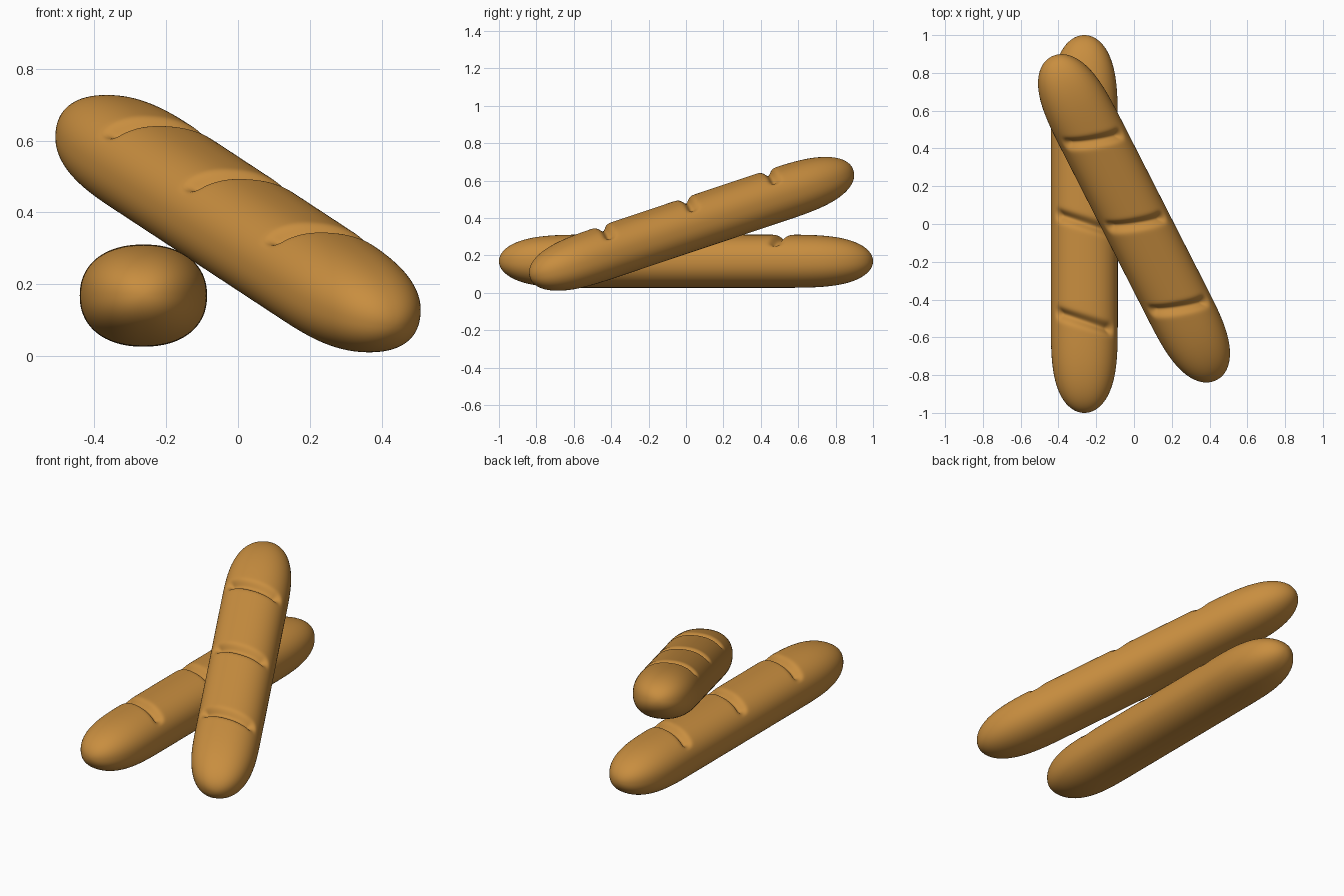
import bpy, bmesh, math
from mathutils import Matrix, Vector

if "Cube" in bpy.data.objects:
    bpy.data.objects.remove(bpy.data.objects["Cube"])

HALF_W, HALF_H = 0.177, 0.142   # cross-section half sizes
SLASHES = (-0.515, 0.005, 0.52)  # slash positions along the loaf
AROUND = 96

crust = bpy.data.materials.new("golden crust")
crust.diffuse_color = (0.58, 0.27, 0.05, 1)
crust.use_nodes = True
crust.node_tree.nodes["Principled BSDF"].inputs["Base Color"].default_value = crust.diffuse_color


def spow(v, e):
    return math.copysign(abs(v) ** e, v)


def radius(y):
    """Lengthwise profile: straight middle, rounded ends."""
    u = max(0.0, (abs(y) - 0.5) / 0.5)
    return math.sqrt(max(0.0, 1 - u ** 3.4))


def groove(x, y, z):
    """Depth of the slanted slashes cut in the top of the crust."""
    if z <= 0:
        return 0.0
    fade = min(1.0, max(0.0, (0.158 - abs(x)) / 0.03))
    fade = fade * fade * (3 - 2 * fade)
    return fade * sum(0.032 * math.exp(-((y - s + 0.3 * x) / 0.027) ** 2) for s in SLASHES)


def make_loaf(name, matrix):
    bm = bmesh.new()
    # stations: dense uniform middle, finer towards the tips
    mid = [-0.75 + 1.5 * i / 240 for i in range(241)]
    tip = [0.75 + 0.25 * math.sin(math.pi / 2 * i / 20) for i in range(1, 20)]
    stations = [-y for y in reversed(tip)] + mid + tip
    rings = []
    for y in stations:
        ring = []
        for j in range(AROUND):
            a = 2 * math.pi * j / AROUND
            x = HALF_W * radius(y) * spow(math.cos(a), 0.9)
            z = HALF_H * radius(y) * spow(math.sin(a), 0.9)
            d = groove(x, y, z)
            n = Vector((x / HALF_W ** 2, 0, z / HALF_H ** 2)).normalized()
            ring.append(bm.verts.new(Vector((x, y, z)) - n * d))
        rings.append(ring)
    for r0, r1 in zip(rings, rings[1:]):
        for j in range(AROUND):
            k = (j + 1) % AROUND
            bm.faces.new((r0[j], r0[k], r1[k], r1[j]))
    # close the tips
    for ring, y in ((rings[0], -1), (rings[-1], 1)):
        pole = bm.verts.new((0, y, 0))
        for j in range(AROUND):
            bm.faces.new((ring[j], ring[(j + 1) % AROUND], pole))
    bmesh.ops.recalc_face_normals(bm, faces=bm.faces)
    for f in bm.faces:
        f.smooth = True
    me = bpy.data.meshes.new(name)
    bm.to_mesh(me)
    bm.free()
    me.materials.append(crust)
    ob = bpy.data.objects.new(name, me)
    ob.matrix_world = matrix
    bpy.context.collection.objects.link(ob)


# lower loaf lies level, upper loaf leans across it
make_loaf("lower_loaf", Matrix.Translation((-0.263, 0, 0.169)))
yaw, pitch = math.atan(0.51), math.asin(0.286)
make_loaf("leaning_loaf", Matrix.Translation((0, 0.03, 0.369))
          @ Matrix.Rotation(yaw, 4, 'Z') @ Matrix.Rotation(pitch, 4, 'X'))
